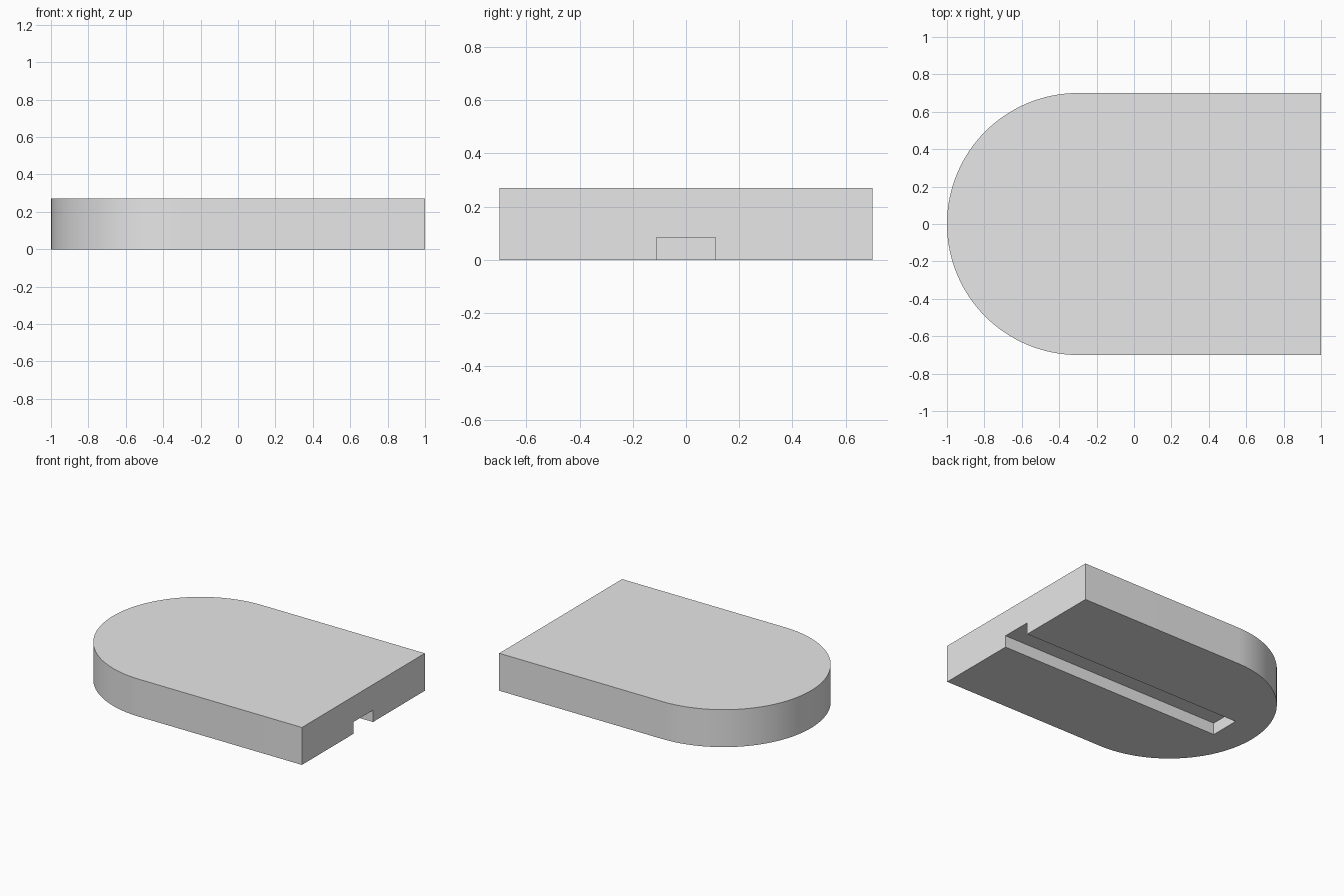
import bpy, bmesh, math

cube = bpy.data.objects.get("Cube")
if cube:
    bpy.data.objects.remove(cube, do_unlink=True)

HALF_WIDTH, HEIGHT = 0.7, 0.27
ARC_CENTRE, SEGMENTS = -0.3, 64
SLOT_HALF, SLOT_DEPTH, SLOT_END = 0.11, 0.085, -0.77

grey = bpy.data.materials.new("light grey")
grey.use_nodes = True
grey.diffuse_color = (0.8, 0.8, 0.8, 1)
grey.node_tree.nodes["Principled BSDF"].inputs["Base Color"].default_value = (0.8, 0.8, 0.8, 1)


def prism(name, outline, bottom, top):
    """Extrude a flat outline upwards from bottom to top."""
    bm = bmesh.new()
    face = bm.faces.new([bm.verts.new((x, y, bottom)) for x, y in outline])
    raised = bmesh.ops.extrude_face_region(bm, geom=[face])["geom"]
    verts = [g for g in raised if isinstance(g, bmesh.types.BMVert)]
    bmesh.ops.translate(bm, verts=verts, vec=(0, 0, top - bottom))
    bmesh.ops.recalc_face_normals(bm, faces=bm.faces)
    mesh = bpy.data.meshes.new(name)
    bm.to_mesh(mesh)
    bm.free()
    mesh.materials.append(grey)
    obj = bpy.data.objects.new(name, mesh)
    bpy.context.collection.objects.link(obj)
    return obj


# Slab: square right end, semicircular left end
angles = [math.pi * (0.5 + i / SEGMENTS) for i in range(SEGMENTS + 1)]
outline = [(ARC_CENTRE + HALF_WIDTH * math.cos(a), HALF_WIDTH * math.sin(a)) for a in angles]
outline += [(1, -HALF_WIDTH), (1, HALF_WIDTH)]
slab = prism("rounded_slab", outline, 0, HEIGHT)

# Slot along the underside, open at the square end
slot = [(SLOT_END, -SLOT_HALF), (1.1, -SLOT_HALF), (1.1, SLOT_HALF), (SLOT_END, SLOT_HALF)]
cutter = prism("slot_cutter", slot, -0.1, SLOT_DEPTH)
cutter.hide_render = True
cutter.hide_set(True)
cut = slab.modifiers.new("slot", "BOOLEAN")
cut.operation = "DIFFERENCE"
cut.solver = "EXACT"
cut.object = cutter

# Apply the cut, drop the cutter, then smooth only the curved end
bpy.ops.object.select_all(action="DESELECT")
bpy.context.view_layer.objects.active = slab
slab.select_set(True)
bpy.ops.object.modifier_apply(modifier=cut.name)
bpy.data.objects.remove(cutter, do_unlink=True)
bpy.ops.object.shade_smooth_by_angle(angle=math.radians(30))
